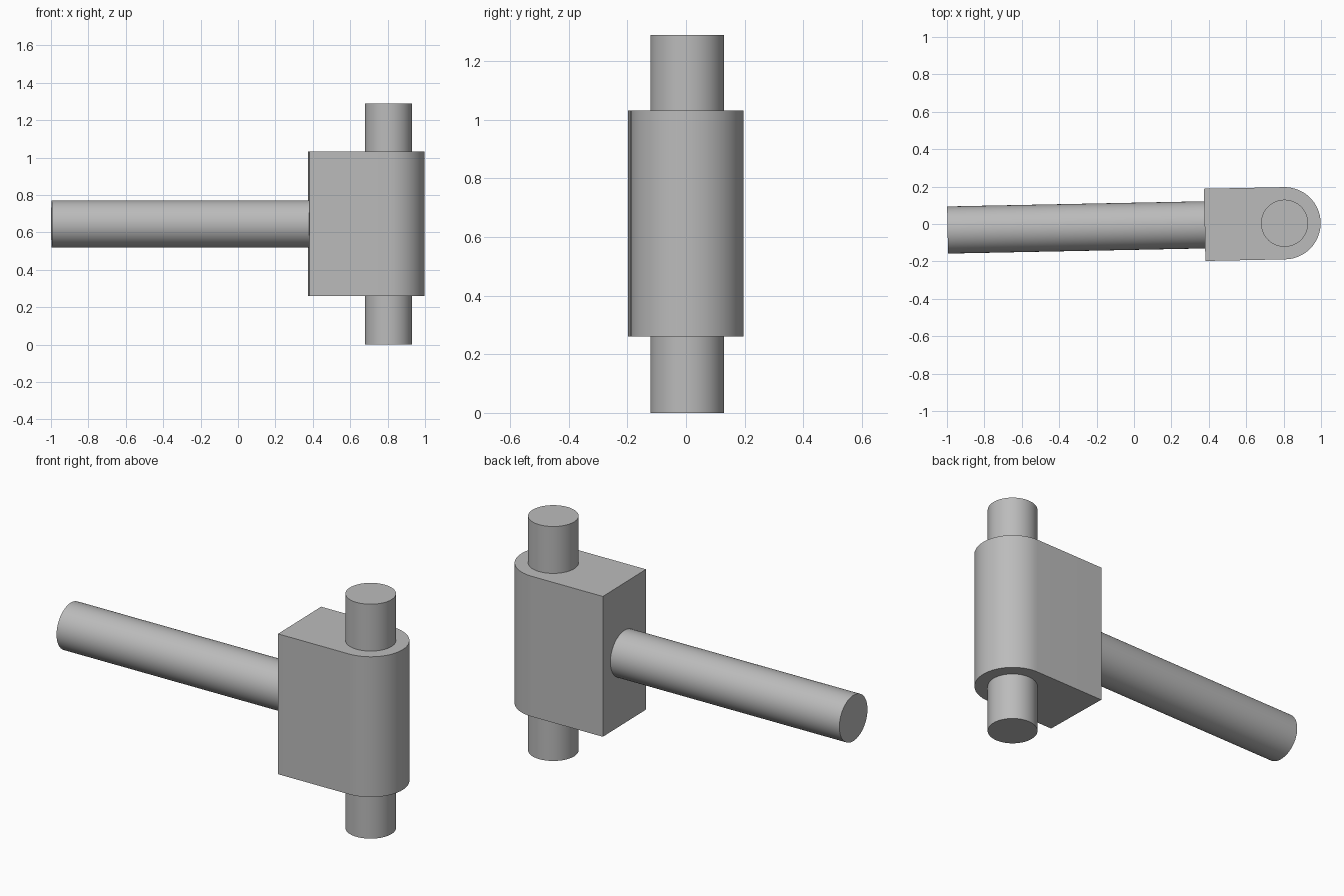
import bpy, bmesh, math
from mathutils import Matrix, Vector

if "Cube" in bpy.data.objects:
    bpy.data.objects.remove(bpy.data.objects["Cube"], do_unlink=True)

grey = bpy.data.materials.new("plain grey")
grey.use_nodes = True
COLOUR = (0.5, 0.5, 0.5, 1)
grey.diffuse_color = COLOUR
grey.node_tree.nodes["Principled BSDF"].inputs["Base Color"].default_value = COLOUR

# Shared frame: pin axis position, with the whole arm turned slightly
FRAME = Matrix.Translation((0.805, 0.004, 0)) @ Matrix.Rotation(math.radians(1.15), 4, "Z")
RADIUS = 0.126
HEIGHT = 1.29
MID = HEIGHT / 2


def finish(name, bm):
    """Place the part in the shared frame and shade it."""
    bmesh.ops.recalc_face_normals(bm, faces=bm.faces)
    mesh = bpy.data.meshes.new(name)
    bm.to_mesh(mesh)
    bm.free()
    mesh.transform(FRAME)
    mesh.materials.append(grey)
    obj = bpy.data.objects.new(name, mesh)
    bpy.context.collection.objects.link(obj)
    bpy.ops.object.select_all(action="DESELECT")
    obj.select_set(True)
    bpy.context.view_layer.objects.active = obj
    bpy.ops.object.shade_smooth_by_angle(angle=math.radians(30))


def rod(name, length, matrix):
    bm = bmesh.new()
    bmesh.ops.create_cone(bm, cap_ends=True, segments=64, radius1=RADIUS,
                          radius2=RADIUS, depth=length, matrix=matrix)
    finish(name, bm)


# Upright pin through the block
rod("pin", HEIGHT, Matrix.Translation((0, 0, MID)))

# Long handle, running from the block face to its free end
start, end = -0.42, -1.802
rod("handle", start - end,
    Matrix.Translation(((start + end) / 2, 0, MID)) @ Matrix.Rotation(math.pi / 2, 4, "Y"))

# Block with one rounded end, extruded from its outline
bm = bmesh.new()
half, back, low, high = 0.193, -0.427, 0.26, 1.032
outline = [(back, half), (back, -half)]
steps = 32
for i in range(steps + 1):
    a = -math.pi / 2 + math.pi * i / steps
    outline.append((half * math.cos(a), half * math.sin(a)))
base = bm.faces.new([bm.verts.new((x, y, low)) for x, y in outline])
top = bmesh.ops.extrude_face_region(bm, geom=[base], use_keep_orig=True)["geom"]
bmesh.ops.translate(bm, vec=Vector((0, 0, high - low)),
                    verts=[v for v in top if isinstance(v, bmesh.types.BMVert)])
finish("block", bm)
